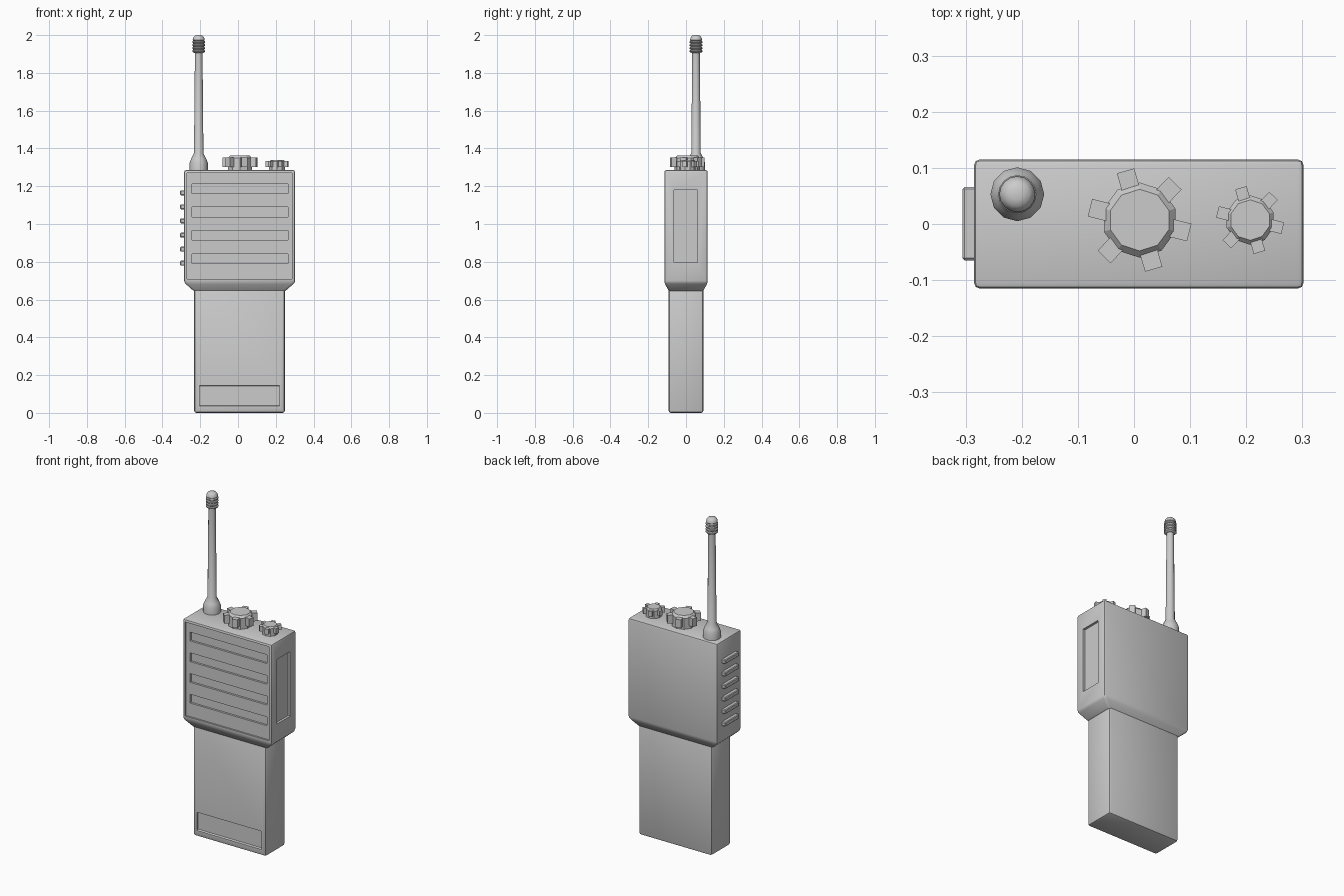
import bpy, bmesh, math
from mathutils import Matrix, Vector

old = bpy.data.objects.get("Cube")
if old:
    bpy.data.objects.remove(old)

GREY = (0.6, 0.6, 0.6, 1)
grey = bpy.data.materials.new("grey plastic")
grey.use_nodes = True
grey.diffuse_color = GREY
bsdf = next(n for n in grey.node_tree.nodes if n.type == 'BSDF_PRINCIPLED')
bsdf.inputs["Base Color"].default_value = GREY


def finish(name, bm):
    bmesh.ops.recalc_face_normals(bm, faces=bm.faces)
    mesh = bpy.data.meshes.new(name)
    bm.to_mesh(mesh)
    bm.free()
    mesh.materials.append(grey)
    ob = bpy.data.objects.new(name, mesh)
    bpy.context.collection.objects.link(ob)
    return ob


def add_box(bm, lo, hi):
    lo, hi = Vector(lo), Vector(hi)
    place = Matrix.Translation((lo + hi) / 2) @ Matrix.Diagonal((*(hi - lo), 1))
    return bmesh.ops.create_cube(bm, size=1, matrix=place)["verts"]


def apply_modifier(ob, name):
    bpy.context.view_layer.objects.active = ob
    bpy.ops.object.modifier_apply(modifier=name)


def bevel(ob, width, segments=2):
    mod = ob.modifiers.new("bevel", 'BEVEL')
    mod.width, mod.segments = width, segments
    mod.limit_method, mod.angle_limit = 'ANGLE', math.radians(25)
    apply_modifier(ob, mod.name)


def cut(ob, bm):
    cutter = finish("cutter", bm)
    cutter.hide_render = True
    mod = ob.modifiers.new("cut", 'BOOLEAN')
    mod.operation, mod.solver, mod.object = 'DIFFERENCE', 'EXACT', cutter
    apply_modifier(ob, mod.name)
    bpy.data.objects.remove(cutter)


def smooth(ob, angle=35):
    bpy.ops.object.select_all(action='DESELECT')
    ob.select_set(True)
    bpy.context.view_layer.objects.active = ob
    bpy.ops.object.shade_smooth_by_angle(angle=math.radians(angle))


def lathe(name, x, y, profile, sides):
    """Solid of revolution from (radius, height) pairs."""
    bm = bmesh.new()
    rings = []
    for r, z in profile:
        turns = [2 * math.pi * i / sides + math.pi / 2 for i in range(sides)]
        rings.append([bm.verts.new((x + r * math.cos(a), y + r * math.sin(a), z)) for a in turns])
    for a, b in zip(rings, rings[1:]):
        for i in range(sides):
            j = (i + 1) % sides
            bm.faces.new((a[i], a[j], b[j], b[i]))
    bm.faces.new(rings[0])
    bm.faces.new(rings[-1])
    return finish(name, bm)


# Upper housing with a tapered underside
bm = bmesh.new()
add_box(bm, (-0.285, -0.115, 0.69), (0.302, 0.115, 1.285))
under = [f for f in bm.faces if f.normal.z < -0.5]
bm.normal_update()
under = [f for f in bm.faces if f.calc_center_median().z < 0.7]
skirt = bmesh.ops.extrude_face_region(bm, geom=under)
bmesh.ops.delete(bm, geom=under, context='FACES_ONLY')
for v in (g for g in skirt["geom"] if isinstance(g, bmesh.types.BMVert)):
    v.co = (0.008 + math.copysign(0.24, v.co.x), math.copysign(0.09, v.co.y), 0.643)
housing = finish("upper_housing", bm)
bevel(housing, 0.01)

# Front grille: shallow panel, then four slots
bm = bmesh.new()
add_box(bm, (-0.27, -0.2, 0.71), (0.285, -0.105, 1.27))
cut(housing, bm)
bm = bmesh.new()
for i in range(4):
    top = 1.213 - 0.1235 * i
    add_box(bm, (-0.243, -0.2, top - 0.052), (0.265, -0.093, top))
cut(housing, bm)

# Side recess
bm = bmesh.new()
add_box(bm, (0.288, -0.063, 0.795), (0.4, 0.06, 1.18))
cut(housing, bm)
smooth(housing)

# Battery grip with a shallow sloped recess near its foot
bm = bmesh.new()
add_box(bm, (-0.232, -0.092, 0), (0.248, 0.092, 0.67))
grip = finish("battery_grip", bm)
bevel(grip, 0.012)
bm = bmesh.new()
for v in add_box(bm, (-0.205, -0.11, 0.028), (0.22, -0.082, 0.148)):
    if v.co.y > -0.1:
        v.co.z += 0.012 if v.co.z < 0.1 else -0.006
cut(grip, bm)
smooth(grip)

# Ribs on the right side
bm = bmesh.new()
for i in range(6):
    z = 1.165 - 0.0745 * i
    add_box(bm, (-0.306, -0.065, z - 0.013), (-0.275, 0.066, z + 0.013))
ribs = finish("side_ribs", bm)
bevel(ribs, 0.004, 1)


# Control knobs with six grips each
def knob(name, x, y, r, low, high):
    top = high - 0.2 * r
    lathe(name, x, y, [(r, 1.275), (r, top), (r * 0.82, high)], 10)
    bm = bmesh.new()
    for i in range(6):
        tooth = add_box(bm, (r * 0.8, -r * 0.24, low), (r * 1.36, r * 0.24, top + 0.004))
        turn = Matrix.Rotation(math.radians(46 + 60 * i), 4, 'Z')
        bmesh.ops.transform(bm, matrix=Matrix.Translation((x, y, 0)) @ turn, verts=tooth)
    finish(name + "_grips", bm)


knob("large_knob", 0.01, 0.007, 0.067, 1.303, 1.362)
knob("small_knob", 0.207, 0.007, 0.044, 1.303, 1.339)

# Antenna: collar and rod, then ridged tip
AX, AY = -0.208, 0.053
rod = lathe("antenna", AX, AY, [(0.048, 1.275), (0.048, 1.325), (0.04, 1.345),
                                (0.025, 1.375), (0.02, 1.915)], 12)
smooth(rod, 40)
profile = [(0.02, 1.905)]
for i in range(4):
    z = 1.908 + 0.016 * i
    profile += [(0.029, z), (0.034, z + 0.004), (0.034, z + 0.01), (0.029, z + 0.014)]
profile += [(0.032, 1.974), (0.029, 1.987), (0.022, 1.996), (0.01, 2.0)]
tip = lathe("antenna_tip", AX, AY, profile, 16)
smooth(tip, 40)
